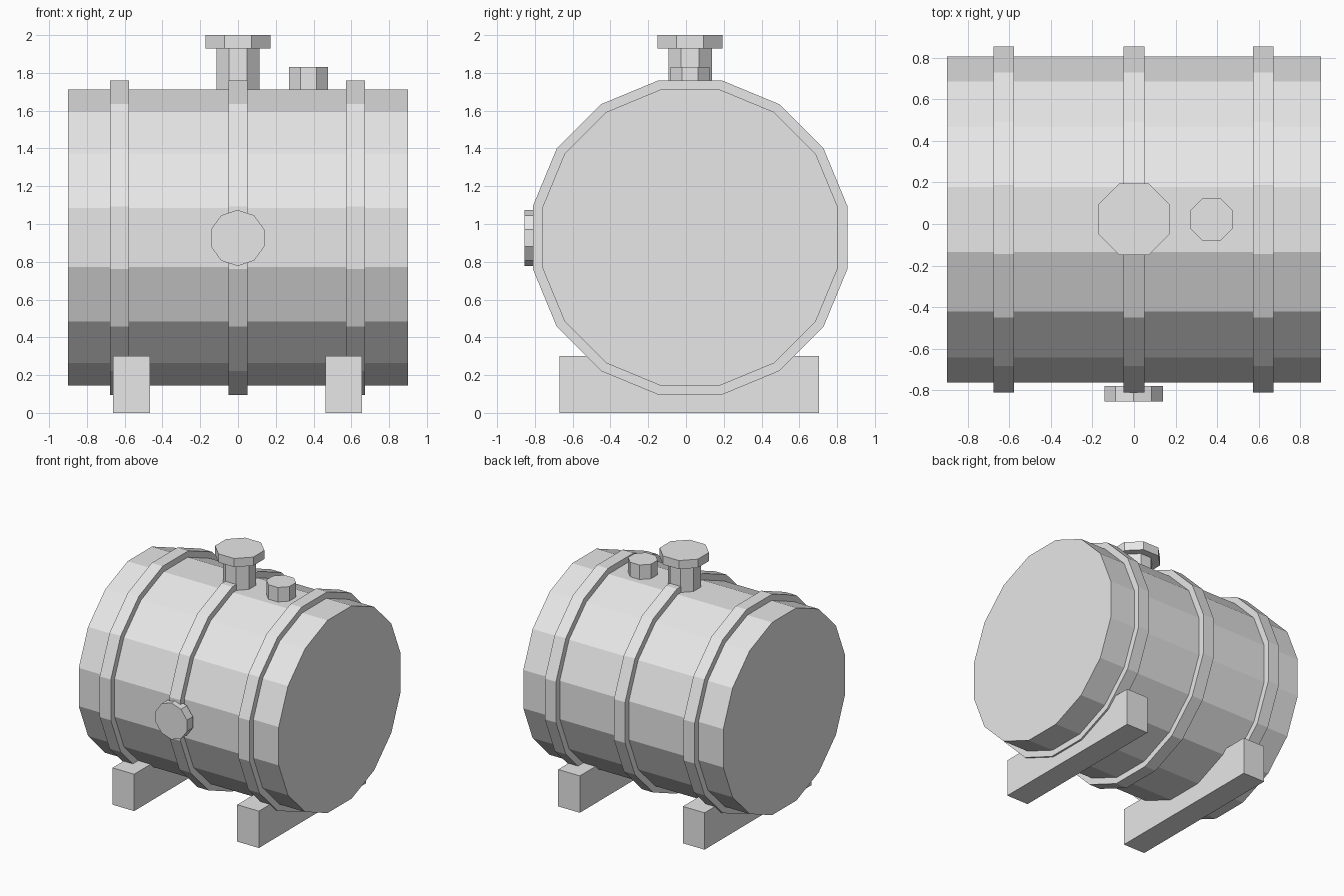
import bpy
import math

cube = bpy.data.objects.get("Cube")
if cube:
    bpy.data.objects.remove(cube, do_unlink=True)

grey = bpy.data.materials.new("plain grey")
grey.use_nodes = True
colour = (0.8, 0.8, 0.8, 1)
grey.diffuse_color = colour
grey.node_tree.nodes["Principled BSDF"].inputs["Base Color"].default_value = colour

CY, CZ = 0.022, 0.928  # axis of the tank
TURN = {"x": (0, math.pi / 2, 0), "y": (math.pi / 2, 0, 0), "z": (0, 0, 0)}


def finish(name):
    obj = bpy.context.object
    obj.name = name
    bpy.ops.object.transform_apply(location=False, rotation=True, scale=True)
    obj.data.materials.append(grey)
    return obj


def prism(name, sides, apothem, depth, centre, axis, flat_on_axis=True):
    """Regular prism; flat_on_axis turns its flats to the main directions."""
    bpy.ops.mesh.primitive_cylinder_add(
        vertices=sides, radius=apothem / math.cos(math.pi / sides),
        depth=depth, location=centre)
    obj = bpy.context.object
    if flat_on_axis:
        obj.rotation_euler.z = math.pi / sides
        bpy.ops.object.transform_apply(location=False, rotation=True, scale=False)
    obj.rotation_euler = TURN[axis]
    return finish(name)


# Drum and its three raised hoops
prism("tank_body", 16, 0.784, 1.8, (0, CY, CZ), "x")
for name, x in (("right", -0.627), ("middle", 0), ("left", 0.622)):
    prism(name + "_hoop", 16, 0.833, 0.1, (x, CY, CZ), "x")

# Filler neck with a wide lid, and a small breather cap
prism("filler_neck", 8, 0.115, 0.3, (0, CY, 1.79), "z")
prism("filler_lid", 8, 0.172, 0.07, (0, CY, 1.965), "z")
prism("breather_cap", 8, 0.103, 0.16, (0.373, CY, 1.75), "z")

# Round plug on the front
prism("front_plug", 10, 0.141, 0.075, (-0.002, -0.817, 0.926), "y", False)

# Two beams under the drum
for name, x in (("right", -0.563), ("left", 0.56)):
    bpy.ops.mesh.primitive_cube_add(size=1, location=(x, 0.017, 0.15))
    bpy.context.object.scale = (0.195, 1.375, 0.3)
    finish(name + "_support_beam")
